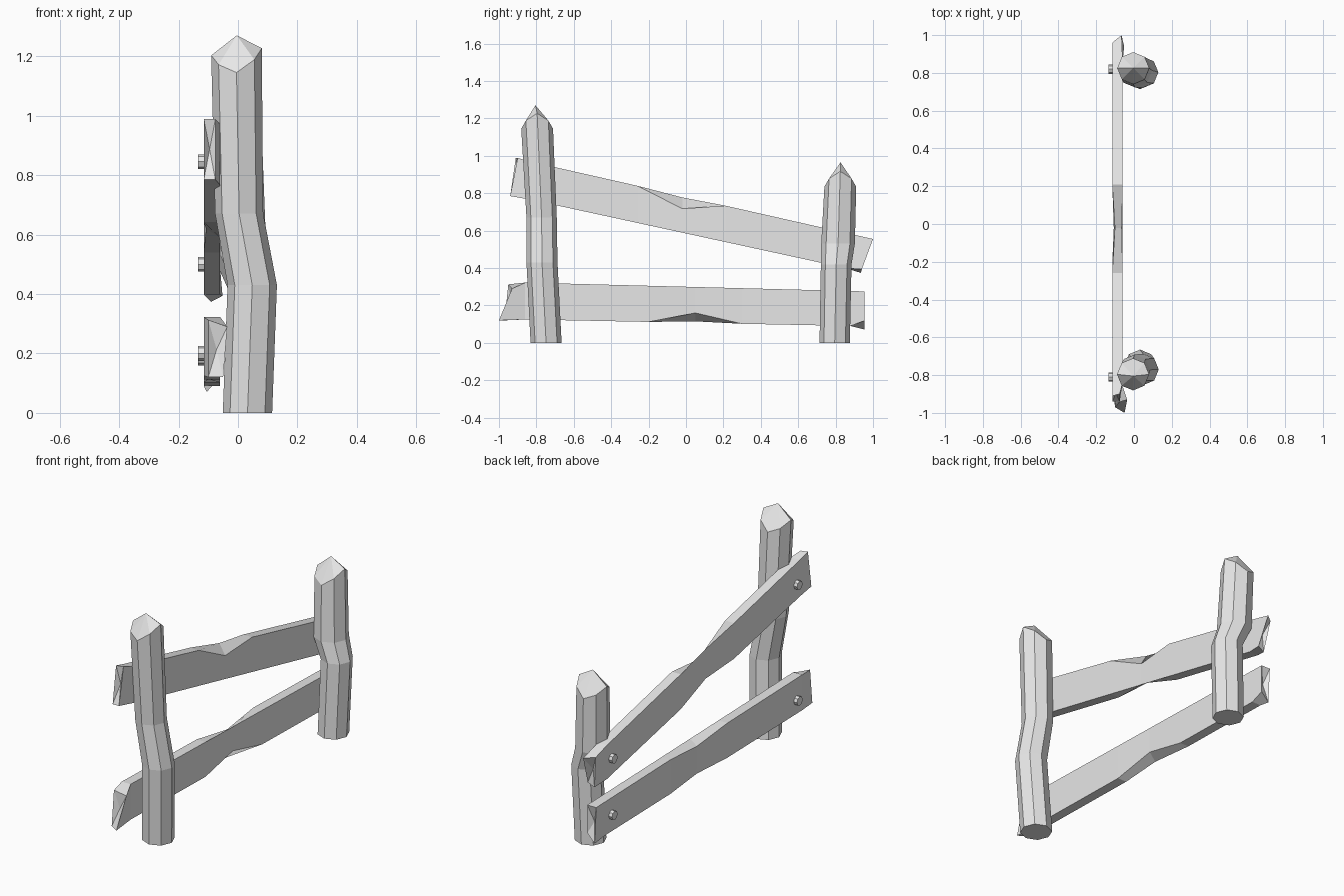
import bpy, bmesh, math
from mathutils import Matrix, Vector

cube = bpy.data.objects.get("Cube")
if cube:
    bpy.data.objects.remove(cube, do_unlink=True)

# Single weathered grey material
grey = bpy.data.materials.new("weathered_grey")
grey.use_nodes = True
COLOUR = (0.8, 0.8, 0.8, 1)
grey.diffuse_color = COLOUR
grey.node_tree.nodes["Principled BSDF"].inputs["Base Color"].default_value = COLOUR


def finish(bm, name):
    bmesh.ops.recalc_face_normals(bm, faces=bm.faces[:])
    mesh = bpy.data.meshes.new(name)
    bm.to_mesh(mesh)
    bm.free()
    mesh.materials.append(grey)
    obj = bpy.data.objects.new(name, mesh)
    bpy.context.collection.objects.link(obj)
    return obj


def bridge(bm, a, b):
    n = len(a)
    for i in range(n):
        j = (i + 1) % n
        bm.faces.new((a[i], a[j], b[j], b[i]))


def post(name, sections, apex):
    """Eight-sided crooked post; sections are (x, y, z, radius), pointed top."""
    bm = bmesh.new()
    loops = []
    for k, (cx, cy, cz, r) in enumerate(sections):
        shoulder = k == len(sections) - 1
        loop = []
        for i in range(8):
            a = i * math.pi / 4
            # the carved shoulder dips at the front and back
            dz = 0.035 * math.cos(2 * a) + 0.012 * math.cos(a) if shoulder else 0
            loop.append(bm.verts.new((cx + r * math.cos(a), cy + r * math.sin(a), cz + dz)))
        loops.append(loop)
    for a, b in zip(loops, loops[1:]):
        bridge(bm, a, b)
    bm.faces.new(loops[0])
    tip = bm.verts.new(apex)
    top = loops[-1]
    for i in range(8):
        bm.faces.new((top[i], top[(i + 1) % 8], tip))
    finish(bm, name)


INNER_TOP, OUTER_TOP, OUTER_LOW, INNER_LOW = range(4)


def board(name, stations, top, low, moved):
    """Plank along y; top and low are (height, slope), moved shifts chipped corners."""
    bm = bmesh.new()
    loops = []
    for s, y in enumerate(stations):
        zt, zl = top[0] + top[1] * y, low[0] + low[1] * y
        corners = ((-0.06, zt), (-0.115, zt), (-0.115, zl), (-0.06, zl))
        loop = []
        for c, (x, z) in enumerate(corners):
            shift = Vector(moved.get((s, c), (0, 0, 0)))
            loop.append(bm.verts.new(Vector((x, y, z)) + shift))
        loops.append(loop)
    for a, b in zip(loops, loops[1:]):
        bridge(bm, a, b)
    # splintered, hollow ends
    for loop, inward in ((loops[0], 0.025), (loops[-1], -0.025)):
        cap = bm.faces.new(loop)
        centre = bmesh.ops.poke(bm, faces=[cap])["verts"][0]
        centre.co.y += inward
    finish(bm, name)


# Posts
post("front_post", [(0.032, -0.748, 0, 0.083), (0.048, -0.77, 0.43, 0.083),
                    (0.004, -0.772, 0.67, 0.081), (-0.005, -0.796, 1.18, 0.085)],
     (-0.004, -0.805, 1.27))
post("back_post", [(0.032, 0.795, 0, 0.081), (0.047, 0.803, 0.42, 0.082),
                   (0.006, 0.813, 0.53, 0.09), (-0.004, 0.825, 0.87, 0.085)],
     (-0.004, 0.826, 0.965))

# Boards with chipped edges at mid-length
board("upper_board", (-0.92, -0.84, -0.26, -0.02, 0.21, 0.86, 0.95),
      (0.781, -0.226), (0.585, -0.217),
      {(0, INNER_TOP): (-0.016, 0.02, 0), (0, OUTER_TOP): (0, 0.01, 0),
       (0, OUTER_LOW): (0, -0.02, 0), (0, INNER_LOW): (-0.016, -0.02, 0),
       (3, INNER_TOP): (-0.005, 0, -0.068), (3, OUTER_TOP): (0.014, 0, -0.008),
       (3, OUTER_LOW): (0.008, 0, 0.03),
       (6, INNER_TOP): (-0.006, 0.05, -0.011), (6, OUTER_TOP): (0, 0.01, -0.01),
       (6, OUTER_LOW): (0.025, -0.015, -0.005), (6, INNER_LOW): (0.008, -0.01, 0.015)})
board("lower_board", (-0.96, -0.86, -0.2, 0.05, 0.3, 0.88, 0.955),
      (0.3, -0.026), (0.108, -0.02),
      {(0, INNER_TOP): (0.024, 0.03, -0.035), (0, OUTER_TOP): (0.015, 0.01, -0.012),
       (0, OUTER_LOW): (0.015, -0.01, -0.007), (0, INNER_LOW): (0.01, -0.04, -0.007),
       (3, INNER_LOW): (-0.005, 0, 0.053), (3, OUTER_LOW): (0.014, 0, 0.008),
       (3, OUTER_TOP): (0.012, 0, -0.03),
       (6, OUTER_LOW): (0.01, 0, -0.018), (6, INNER_LOW): (0, 0, 0.03)})

# Bolts through the outer face of the boards
for label, y, z in (("upper_front", -0.81, 0.845), ("upper_back", 0.82, 0.5),
                    ("lower_front", -0.81, 0.2), ("lower_back", 0.82, 0.185)):
    bm = bmesh.new()
    bmesh.ops.create_cone(bm, cap_ends=True, segments=8, radius1=0.025, radius2=0.025,
                          depth=0.04,
                          matrix=Matrix.Translation((-0.115, y, z))
                          @ Matrix.Rotation(math.pi / 2, 4, "Y"))
    finish(bm, label + "_bolt")
